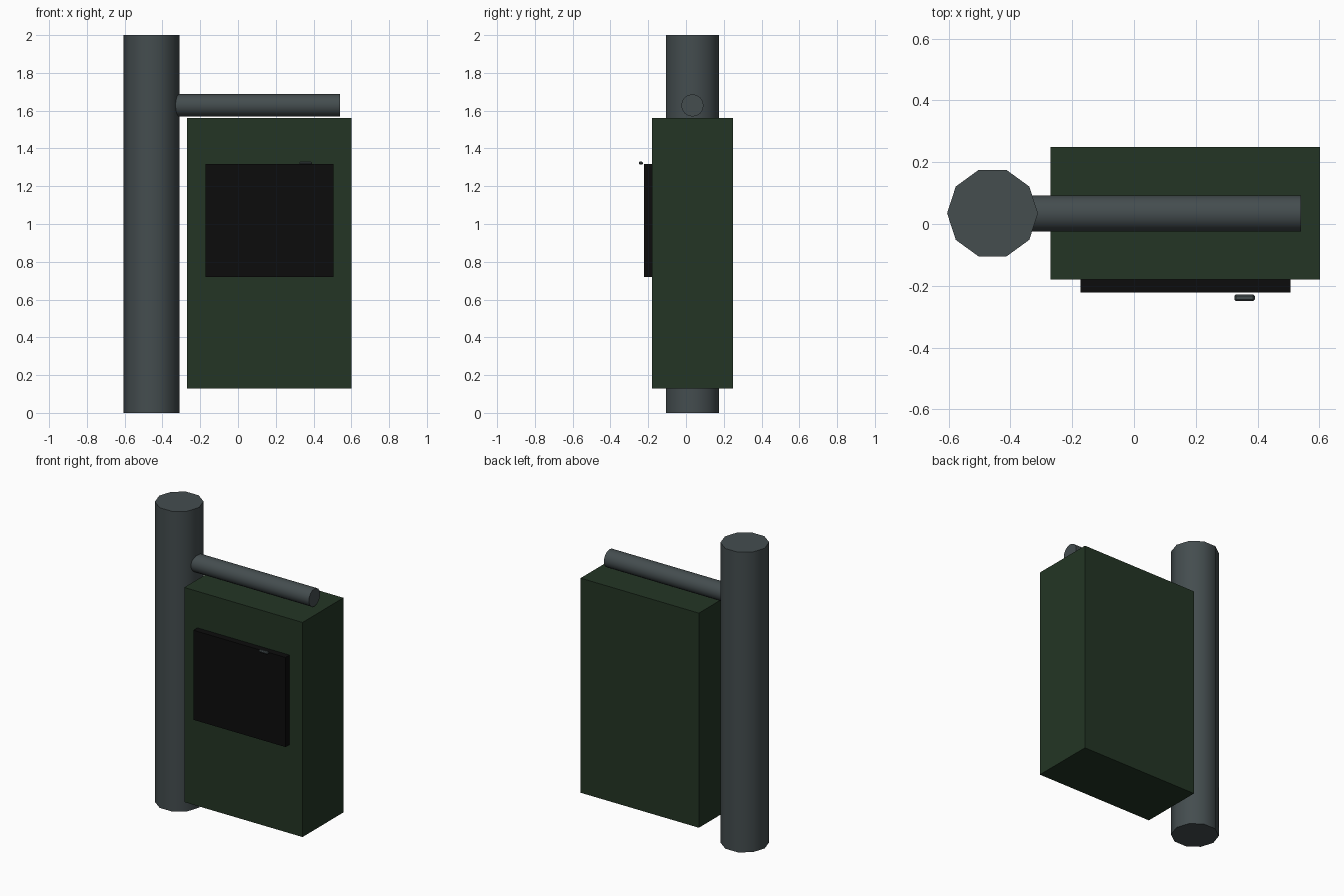
import bpy
import math

if "Cube" in bpy.data.objects:
    bpy.data.objects.remove(bpy.data.objects["Cube"])


def material(name, rgb):
    m = bpy.data.materials.new(name)
    m.diffuse_color = (*rgb, 1.0)
    m.use_nodes = True
    m.node_tree.nodes["Principled BSDF"].inputs["Base Color"].default_value = m.diffuse_color
    return m


GREY = material("slate grey", (0.058, 0.074, 0.078))
GREEN = material("dark green", (0.017, 0.036, 0.018))
BLACK = material("near black", (0.0037, 0.0037, 0.0037))


def finish(name, mat):
    ob = bpy.context.object
    ob.name = name
    ob.data.materials.append(mat)
    return ob


def box(name, mat, x, y, z):
    """Box from (min, max) ranges on each axis."""
    ranges = (x, y, z)
    bpy.ops.mesh.primitive_cube_add(size=1, location=[(a + b) / 2 for a, b in ranges])
    ob = finish(name, mat)
    ob.scale = [b - a for a, b in ranges]
    bpy.ops.object.transform_apply(location=False, rotation=False, scale=True)
    return ob


def rod(name, mat, sides, radius, length, location, rotation):
    bpy.ops.mesh.primitive_cylinder_add(vertices=sides, radius=radius, depth=length,
                                        location=location, rotation=rotation)
    ob = finish(name, mat)
    bpy.ops.object.shade_smooth_by_angle(angle=math.radians(40))
    return ob


# Upright ten-sided pole with a corner pointing along x
rod("pole", GREY, 10, 0.147, 2.0, (-0.458, 0.035, 1.0), (0, 0, math.pi / 2))

# Horizontal arm running out of the pole above the cabinet
rod("arm", GREY, 16, 0.059, 0.94, (0.07, 0.034, 1.628), (0, math.pi / 2, 0))

# Cabinet with a raised front panel
box("cabinet", GREEN, (-0.27, 0.602), (-0.18, 0.25), (0.13, 1.56))
box("front_panel", BLACK, (-0.173, 0.506), (-0.222, -0.17), (0.72, 1.317))

# Small latch in front of the panel's upper edge
latch = box("latch", GREY, (0.325, 0.391), (-0.25, -0.228), (1.314, 1.33))
bevel = latch.modifiers.new("rounded ends", "BEVEL")
bevel.width = 0.005
bevel.segments = 1
